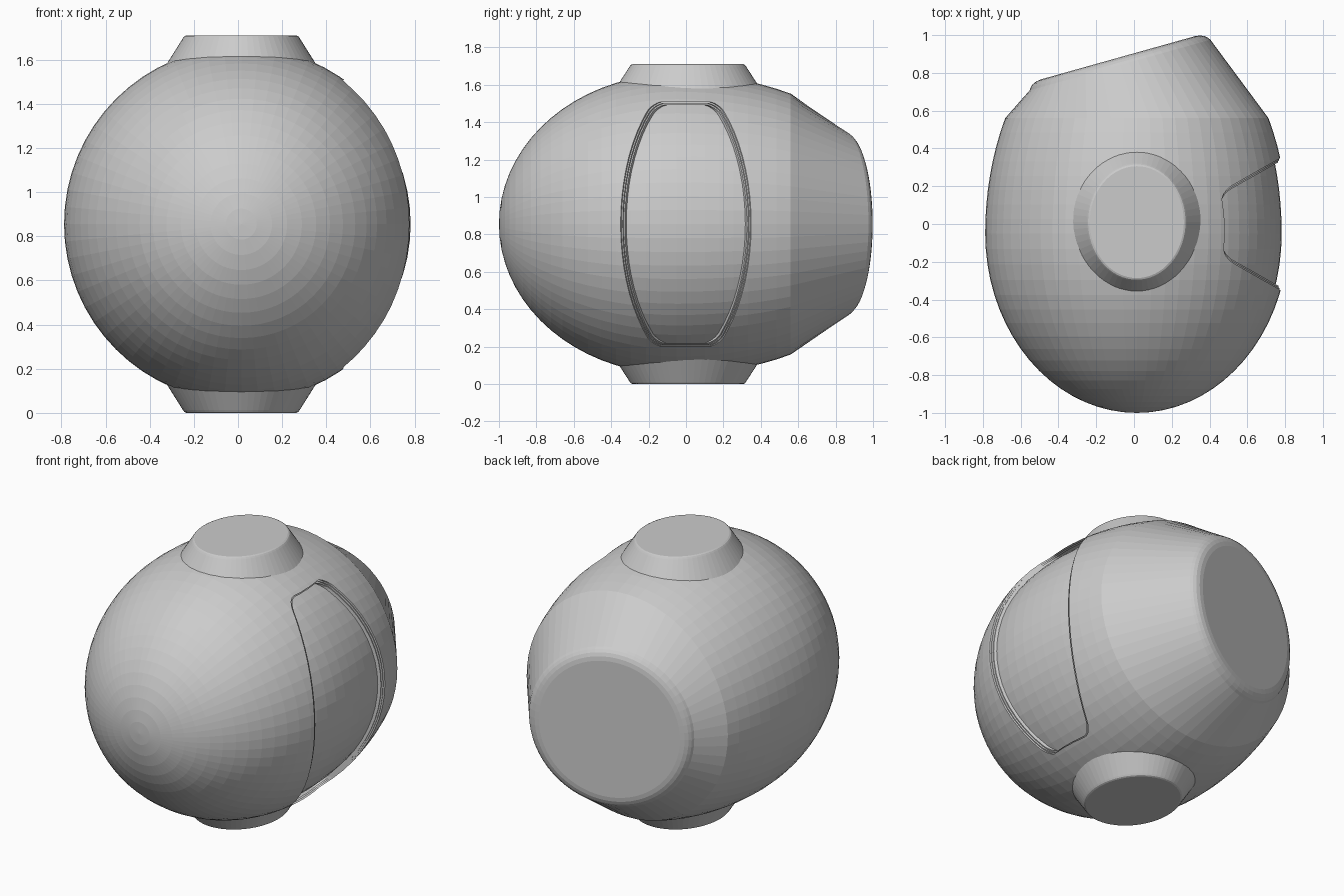
import bpy, bmesh
from math import sin, cos, pi, sqrt
from mathutils import Vector

if "Cube" in bpy.data.objects:
    bpy.data.objects.remove(bpy.data.objects["Cube"])

MID = 0.855          # height of the body axis
OFF = 0.015          # sideways offset of the body axis
RADIUS = 0.803
SEGS = 64


def loft(name, rings):
    """Skin a list of point rings and close both ends."""
    bm = bmesh.new()
    loops = [[bm.verts.new(p) for p in ring] for ring in rings]
    n = len(loops[0])
    for a, b in zip(loops, loops[1:]):
        for i in range(n):
            j = (i + 1) % n
            bm.faces.new((a[i], a[j], b[j], b[i]))
    bm.faces.new(loops[0][::-1])
    bm.faces.new(loops[-1])
    bmesh.ops.remove_doubles(bm, verts=bm.verts, dist=1e-5)
    bmesh.ops.recalc_face_normals(bm, faces=bm.faces)
    mesh = bpy.data.meshes.new(name)
    bm.to_mesh(mesh)
    bm.free()
    obj = bpy.data.objects.new(name, mesh)
    bpy.context.collection.objects.link(obj)
    return obj


def ellipse(centre, u, v):
    return [Vector(centre) + u * cos(t) + v * sin(t)
            for t in (2 * pi * i / SEGS for i in range(SEGS))]


def make_body(name, inset=0.0):
    """Egg-shaped body tapering to a slanted, soft-edged flat back."""
    r = RADIUS - inset
    up, side = Vector((0, 0, 1)), Vector((1, 0, 0))
    rings = []
    widest, front, back = -0.05, 0.95, 1.23
    for k in range(19):
        a = pi / 2 * k / 18
        rad = max(r * sin(a), 1e-7)
        rings.append(ellipse((OFF, widest - front * cos(a), MID), side * rad, up * rad))
    for k in range(1, 9):
        d = 0.61 * k / 8
        rad = r * sqrt(1 - (d / back) ** 2)
        rings.append(ellipse((OFF, widest + d, MID), side * rad, up * rad))
    normal = Vector((-0.27, 0.963, 0)).normalized()
    slant = normal.cross(up).normalized()
    centre = Vector((-0.085, 0.88, MID))
    for depth, rad in ((0.04, 0.497), (0.026, 0.487), (0.013, 0.472),
                       (0.004, 0.451), (0, 0.425)):
        rings.append(ellipse(centre - normal * depth, slant * rad, up * rad))
    return loft(name, rings)


def make_wedge(name, grow=0.0):
    """Rounded rectangle that widens outward along +x."""
    rings = []
    corner = 0.05
    for x in (0.3, 0.95):
        w = 0.165 + 0.57 * (x - 0.48) + grow
        h = 0.637 + grow
        ring = []
        for q, (sy, sz) in enumerate(((1, 1), (-1, 1), (-1, -1), (1, -1))):
            for k in range(7):
                t = pi / 2 * (q + k / 6)
                ring.append(Vector((x, sy * (w - corner) + corner * cos(t),
                                    MID + sz * (h - corner) + corner * sin(t))))
        rings.append(ring)
    return loft(name, rings)


def subtract(target, cutter):
    cutter.hide_render = True
    mod = target.modifiers.new("cut", 'BOOLEAN')
    mod.operation = 'DIFFERENCE'
    mod.solver = 'EXACT'
    mod.object = cutter
    bpy.context.view_layer.objects.active = target
    bpy.ops.object.modifier_apply(modifier=mod.name)
    bpy.data.objects.remove(cutter)


# Body with a shallow side recess: softened lip first, then the full depth
body = make_body("body")
for grow, depth in ((0.016, 0.009), (0.008, 0.018), (0.0, 0.036)):
    pocket = make_wedge("recess_cutter", grow)
    subtract(pocket, make_body("recess_floor", depth))
    subtract(body, pocket)

# Oval collars above and below
for name, sign in (("top_collar", 1), ("bottom_collar", -1)):
    rings = []
    for z, rx, ry in ((0.69, 0.36, 0.41), (0.843, 0.264, 0.311),
                      (0.851, 0.258, 0.305), (0.855, 0.249, 0.296)):
        rings.append(ellipse((OFF, 0.01, MID + sign * z),
                             Vector((rx, 0, 0)), Vector((0, ry, 0))))
    loft(name, rings)
